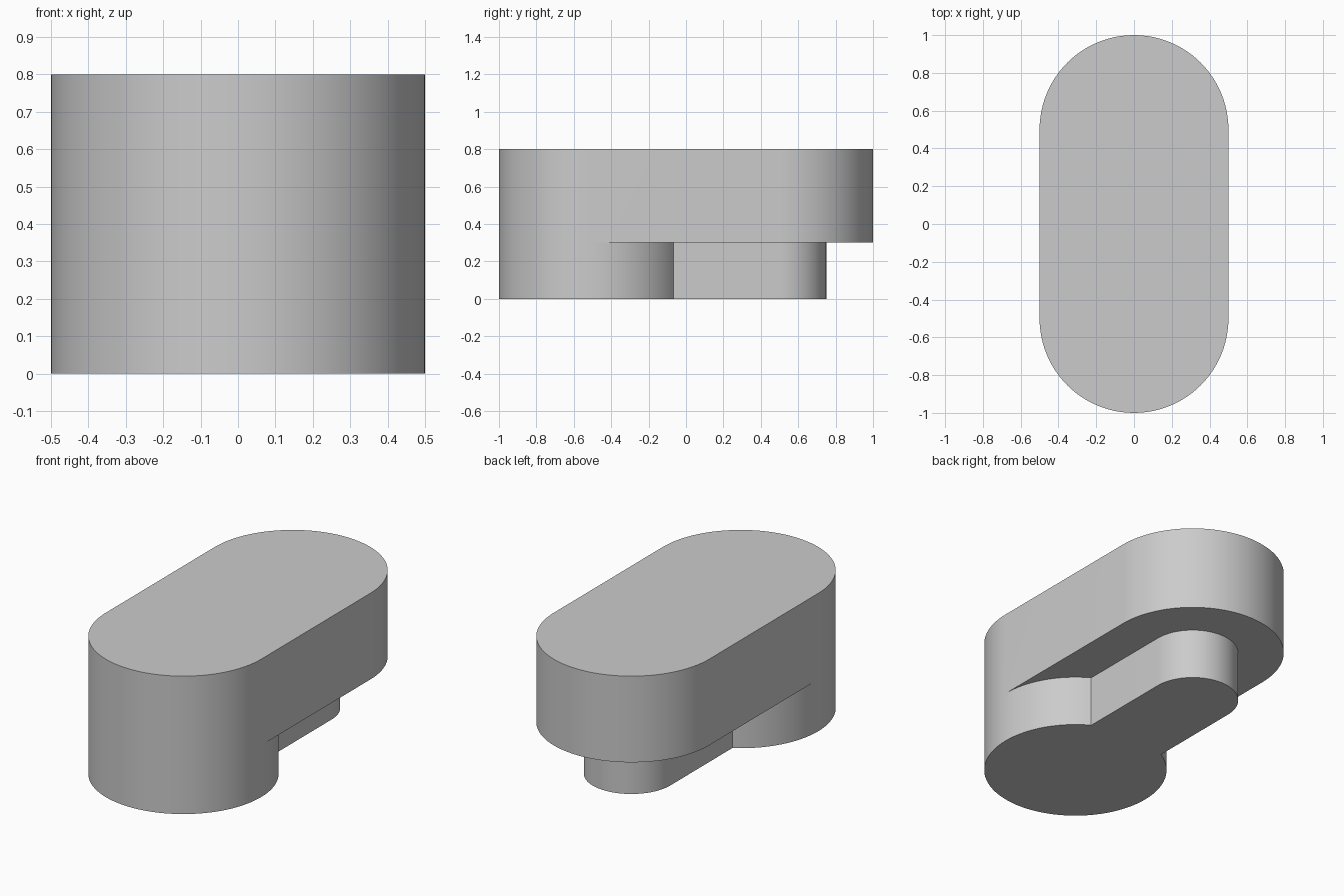
import bpy
import bmesh
from math import cos, sin, pi

cube = bpy.data.objects.get("Cube")
if cube:
    bpy.data.objects.remove(cube, do_unlink=True)

R, NECK_R, END_Y = 0.5, 0.25, 0.5
BASE_TOP, HEIGHT = 0.3, 0.8


def arc(cy, radius, start, stop, count):
    """Points on an arc centred on x = 0, angles in units of pi."""
    angles = [pi * (start + (stop - start) * i / count) for i in range(count + 1)]
    return [(radius * cos(a), cy + radius * sin(a)) for a in angles]


# Outline pieces, running counter-clockwise
front = arc(-END_Y, R, 1, 2, 48)
back = arc(END_Y, R, 0, 1, 48)
right_shoulder = arc(-END_Y, R, 0, 1 / 3, 16)[1:]
left_shoulder = arc(-END_Y, R, 2 / 3, 1, 16)[:-1]
neck = right_shoulder + arc(END_Y, NECK_R, 0, 1, 48) + left_shoulder

bm = bmesh.new()


def ring(points, z):
    return [bm.verts.new((x, y, z)) for x, y in points]


def walls(low, high):
    for i in range(len(low)):
        j = (i + 1) % len(low)
        bm.faces.new((low[i], low[j], high[j], high[i]))


# Keyhole-shaped foot, and the slot-shaped body sharing its front arc
foot_low = ring(front + neck, 0)
front_mid = ring(front, BASE_TOP)
neck_mid = ring(neck, BASE_TOP)
back_mid = ring(back, BASE_TOP)
body_top = ring(front + back, HEIGHT)
walls(foot_low, front_mid + neck_mid)
walls(front_mid + back_mid, body_top)

# Top, bottom and the overhanging underside
bm.faces.new(body_top)
bm.faces.new(foot_low[::-1])
bm.faces.new([front_mid[0]] + back_mid[::-1] + [front_mid[-1]] + neck_mid)
bmesh.ops.recalc_face_normals(bm, faces=bm.faces)

mesh = bpy.data.meshes.new("slotted_body")
bm.to_mesh(mesh)
bm.free()
body = bpy.data.objects.new("slotted_body", mesh)
bpy.context.collection.objects.link(body)

# Plain grey finish
grey = bpy.data.materials.new("light_grey")
grey.use_nodes = True
colour = (0.6, 0.6, 0.6, 1)
grey.diffuse_color = colour
grey.node_tree.nodes["Principled BSDF"].inputs["Base Color"].default_value = colour
mesh.materials.append(grey)

# Smooth curved walls with sharp rims
bpy.ops.object.select_all(action='DESELECT')
body.select_set(True)
bpy.context.view_layer.objects.active = body
bpy.ops.object.shade_smooth_by_angle(angle=pi / 6)
